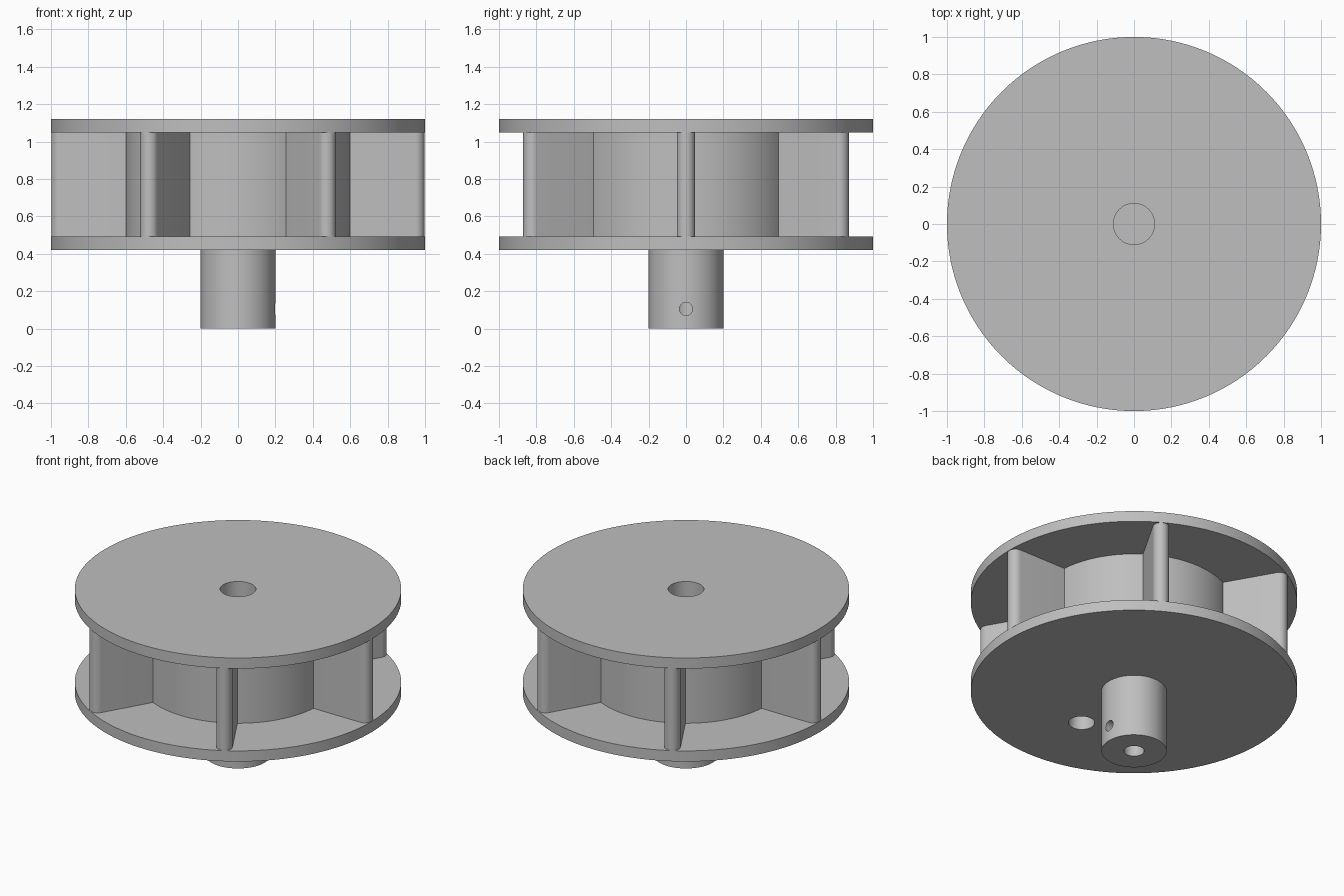
import bpy
import bmesh
from math import pi, radians, cos, sin
from mathutils import Matrix, Vector

if "Cube" in bpy.data.objects:
    bpy.data.objects.remove(bpy.data.objects["Cube"], do_unlink=True)

# Single grey material
grey = bpy.data.materials.new("plain_grey")
grey.use_nodes = True
colour = (0.52, 0.52, 0.52, 1)
grey.diffuse_color = colour
grey.node_tree.nodes["Principled BSDF"].inputs["Base Color"].default_value = colour

# Main dimensions
SHAFT_R, BORE_R = 0.2, 0.062
PLATE_R, DRUM_R, POCKET_R = 1.0, 0.6, 0.11
LOW, LOW_TOP, HIGH_BASE, HIGH = 0.42, 0.492, 1.048, 1.12
VANE_HALF = 0.049


def finish(name, bm):
    bmesh.ops.recalc_face_normals(bm, faces=bm.faces)
    mesh = bpy.data.meshes.new(name)
    bm.to_mesh(mesh)
    bm.free()
    mesh.materials.append(grey)
    obj = bpy.data.objects.new(name, mesh)
    bpy.context.collection.objects.link(obj)
    return obj


def activate(obj):
    bpy.ops.object.select_all(action='DESELECT')
    obj.select_set(True)
    bpy.context.view_layer.objects.active = obj


def smooth(obj):
    activate(obj)
    bpy.ops.object.shade_smooth_by_angle(angle=radians(30))


def lathe(name, profile, steps=128):
    bm = bmesh.new()
    verts = [bm.verts.new((r, 0, z)) for r, z in profile]
    edges = [bm.edges.new(pair) for pair in zip(verts, verts[1:])]
    bmesh.ops.spin(bm, geom=verts + edges, cent=(0, 0, 0), axis=(0, 0, 1),
                   angle=2 * pi, steps=steps, use_merge=True)
    bmesh.ops.remove_doubles(bm, verts=bm.verts, dist=0.0001)
    return finish(name, bm)


def drill(obj, radius, start, end):
    # Cut a round hole between two points
    start, end = Vector(start), Vector(end)
    axis = end - start
    turn = axis.to_track_quat('Z', 'Y').to_matrix().to_4x4()
    bm = bmesh.new()
    bmesh.ops.create_cone(bm, cap_ends=True, segments=48, radius1=radius,
                          radius2=radius, depth=axis.length,
                          matrix=Matrix.Translation((start + end) / 2) @ turn)
    cutter = finish("hole_cutter", bm)
    cutter.hide_render = True
    mod = obj.modifiers.new("hole", 'BOOLEAN')
    mod.operation, mod.solver, mod.object = 'DIFFERENCE', 'EXACT', cutter
    activate(obj)
    bpy.ops.object.modifier_apply(modifier=mod.name)
    bpy.data.objects.remove(cutter, do_unlink=True)


# Drum with its two plates and the blind top pocket
rotor = lathe("drum_and_plates", [
    (0, LOW), (PLATE_R, LOW), (PLATE_R, LOW_TOP), (DRUM_R, LOW_TOP),
    (DRUM_R, HIGH_BASE), (PLATE_R, HIGH_BASE), (PLATE_R, HIGH),
    (POCKET_R, HIGH), (POCKET_R, LOW_TOP), (0, LOW_TOP)])
drill(rotor, 0.08, (0, -0.5, LOW - 0.1), (0, -0.5, 0.85))
smooth(rotor)

# Shaft with a bore from below and a set screw hole
shaft = lathe("shaft", [
    (0, LOW - 0.02), (BORE_R, LOW - 0.02), (BORE_R, 0), (SHAFT_R, 0),
    (SHAFT_R, LOW + 0.01), (0, LOW + 0.01)])
drill(shaft, 0.035, (0.02, 0, 0.105), (0.3, 0, 0.105))
smooth(shaft)

# Six radial vanes with rounded outer ends
tip = PLATE_R - 0.002 - VANE_HALF
outline = [(DRUM_R - 0.05, -VANE_HALF)]
for i in range(17):
    a = -pi / 2 + pi * i / 16
    outline.append((tip + VANE_HALF * cos(a), VANE_HALF * sin(a)))
outline.append((DRUM_R - 0.05, VANE_HALF))

for n in range(6):
    bm = bmesh.new()
    base = bm.faces.new([bm.verts.new((x, y, LOW_TOP - 0.01)) for x, y in outline])
    grown = bmesh.ops.extrude_face_region(bm, geom=[base])["geom"]
    top = [v for v in grown if isinstance(v, bmesh.types.BMVert)]
    bmesh.ops.translate(bm, verts=top, vec=(0, 0, HIGH_BASE - LOW_TOP + 0.02))
    bmesh.ops.rotate(bm, verts=bm.verts, cent=(0, 0, 0),
                     matrix=Matrix.Rotation(n * pi / 3, 3, 'Z'))
    smooth(finish(f"vane_{n + 1}", bm))
